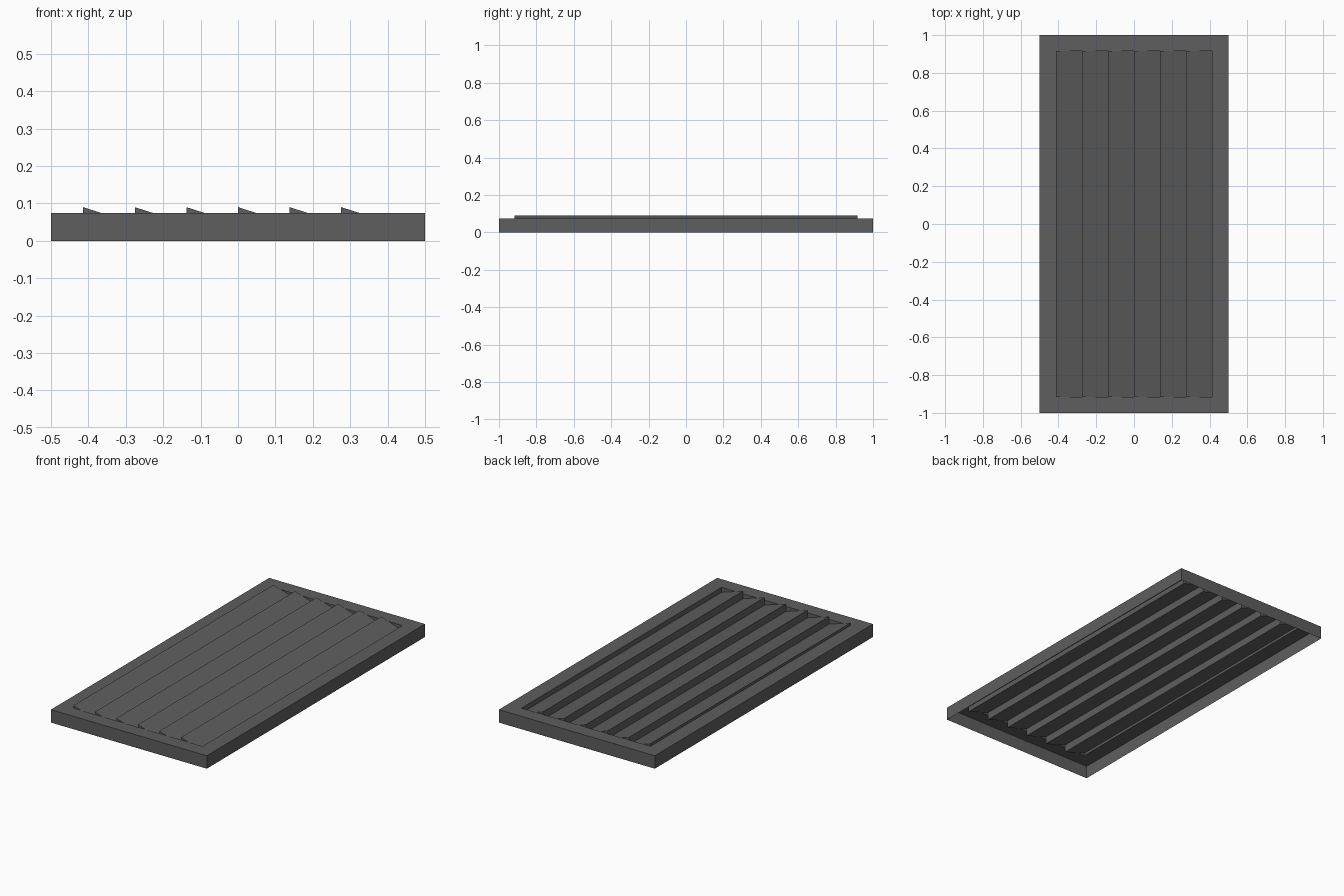
import bpy

if "Cube" in bpy.data.objects:
    bpy.data.objects.remove(bpy.data.objects["Cube"])

W, L, H = 0.5, 1.0, 0.075        # half width, half length, frame height
HX, HY = 0.414, 0.917            # half size of the opening
TOP, LOW, N = 0.09, 0.046, 6     # slat crest, slat trough, slat count

mat = bpy.data.materials.new("dark grey")
mat.diffuse_color = (0.112, 0.112, 0.112, 1)
mat.use_nodes = True
mat.node_tree.nodes["Principled BSDF"].inputs["Base Color"].default_value = mat.diffuse_color


def make(name, verts, faces):
    me = bpy.data.meshes.new(name)
    me.from_pydata(verts, [], faces)
    me.materials.append(mat)
    ob = bpy.data.objects.new(name, me)
    bpy.context.collection.objects.link(ob)
    return ob


def ring(x, y, z):
    return [(-x, -y, z), (x, -y, z), (x, y, z), (-x, y, z)]


# Open-bottomed frame: thin outer walls and a flat top rim
verts = ring(W, L, 0) + ring(W, L, H) + ring(HX, HY, H)
faces = []
for k in (0, 4):
    for i in range(4):
        j = (i + 1) % 4
        faces.append((k + i, k + j, k + 4 + j, k + 4 + i))
make("vent_frame", verts, faces)

# Louvres: each sheet slopes down to the right, with riser and end pieces
pitch = 2 * HX / N
for n in range(N):
    x0 = -HX + n * pitch
    x1 = x0 + pitch
    xm = x0 + pitch * (TOP - H) / (TOP - LOW)   # where slope crosses the rim
    base = H if n == 0 else LOW
    v, f = [], []
    for y in (-HY, HY):
        v += [(x0, y, TOP), (xm, y, H), (x1, y, LOW), (x1, y, H), (x0, y, H),
              (x0, y, base)]
    f += [(0, 1, 7, 6), (1, 2, 8, 7)]           # sloped blade
    f += [(0, 6, 11, 5)]                        # riser
    f += [(0, 4, 1), (6, 7, 10)]                # end above the rim
    f += [(1, 2, 3), (7, 9, 8)]                 # end below the rim
    if n == N - 1:
        f += [(2, 3, 9, 8)]                     # closing wall at right
    make("louvre_%d" % (n + 1), v, f)
